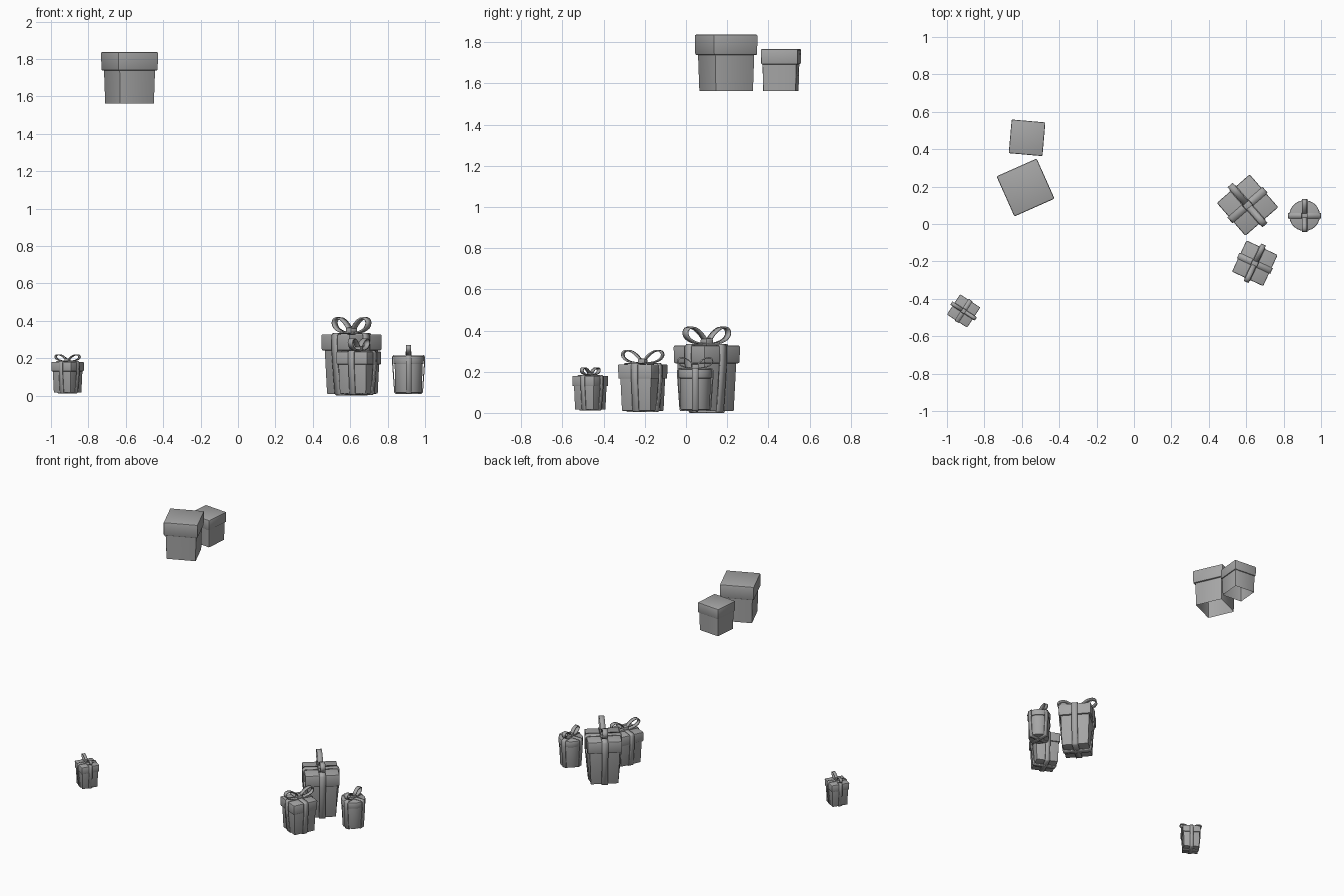
import bpy, bmesh
from math import sin, cos, pi, radians
from mathutils import Matrix

if "Cube" in bpy.data.objects:
    bpy.data.objects.remove(bpy.data.objects["Cube"])

# dark grey paper
grey = bpy.data.materials.new("dark_grey")
grey.diffuse_color = (0.38, 0.38, 0.38, 1)
grey.use_nodes = True
grey.node_tree.nodes["Principled BSDF"].inputs["Base Color"].default_value = grey.diffuse_color


def finish(name, bm, place, angle=35):
    bmesh.ops.recalc_face_normals(bm, faces=bm.faces)
    me = bpy.data.meshes.new(name)
    bm.to_mesh(me)
    bm.free()
    me.materials.append(grey)
    ob = bpy.data.objects.new(name, me)
    bpy.context.collection.objects.link(ob)
    ob.matrix_world = place
    bpy.ops.object.select_all(action='DESELECT')
    ob.select_set(True)
    bpy.context.view_layer.objects.active = ob
    bpy.ops.object.shade_smooth_by_angle(angle=radians(angle))
    return ob


def prism(name, place, sides, w0, w1, z0, z1, bevel, bottom=True, top=True):
    """Tapered box (4 sides) or drum; w0 / w1 are widths across at z0 / z1."""
    bm = bmesh.new()
    k = 2 ** 0.5 / 2 if sides == 4 else 0.5
    rings = []
    for w, z in ((w0, z0), (w1, z1)):
        rings.append([bm.verts.new((w * k * cos(2 * pi * (i + 0.5) / sides),
                                    w * k * sin(2 * pi * (i + 0.5) / sides), z))
                      for i in range(sides)])
    for i in range(sides):
        j = (i + 1) % sides
        bm.faces.new((rings[0][i], rings[0][j], rings[1][j], rings[1][i]))
    if bottom:
        bm.faces.new(rings[0][::-1])
    if top:
        bm.faces.new(rings[1])
    edges = [e for e in bm.edges if len(e.link_faces) == 2
             and (sides == 4 or abs(e.verts[0].co.z - e.verts[1].co.z) < 1e-6)]
    bmesh.ops.bevel(bm, geom=edges, offset=bevel, segments=2, profile=0.5, affect='EDGES')
    return finish(name, bm, place)


def strip(name, place, path, width, thick):
    """Closed flat band following path (u, z), given some thickness."""
    bm = bmesh.new()
    rows = [[bm.verts.new((s * width / 2, u, z)) for s in (-1, 1)] for u, z in path]
    for a, b in zip(rows, rows[1:] + rows[:1]):
        bm.faces.new((a[0], a[1], b[1], b[0]))
    ob = finish(name, bm, place)
    mod = ob.modifiers.new("thickness", 'SOLIDIFY')
    mod.thickness = thick
    mod.offset = 0
    return ob


def bow_path(half, height, z):
    """Tilted teardrop loop scaled to the given reach and height."""
    tilt, pts = radians(28), []
    for i in range(20):
        t = 2 * pi * i / 20
        u, v = (1 - cos(t)) / 2, 0.3 * sin(t) * sin(t / 2)
        pts.append((u * cos(tilt) - v * sin(tilt), u * sin(tilt) + v * cos(tilt)))
    mu, mv = max(p[0] for p in pts), max(p[1] for p in pts)
    return [(p[0] / mu * half, z + p[1] / mv * height) for p in pts]


def gift(name, x, y, rot, lid, body_top, body_bot, z0, z_lid, z_top, bow=None, sides=4):
    place = Matrix.Translation((x, y, 0)) @ Matrix.Rotation(radians(rot), 4, 'Z')
    bev = lid * 0.035
    # body and overhanging lid; the plain gifts are open underneath
    prism(name + "_body", place, sides, body_bot, body_top, z0, z_lid + bev, bev * 0.6,
          bottom=bow is not None, top=False)
    prism(name + "_lid", place, sides, lid * 0.99, lid, z_lid, z_top, bev)
    if bow is None:
        return
    half, height = bow
    width, thick = lid * 0.18, lid * 0.035
    # crossed ribbons around the whole gift
    g, b, t = thick / 2, body_bot / 2, lid / 2
    side = [(b * 0.96, z0 - g), (b + g, z0 + g), (t + g, z_lid),
            (t + g, z_top - bev), (t - bev * 0.6, z_top + g)]
    path = side + [(-u, z) for u, z in side[::-1]]
    for i in range(2):
        turn = Matrix.Rotation(i * pi / 2, 4, 'Z')
        strip(f"{name}_ribbon_{i + 1}", place @ turn, path, width, thick)
    # bow loops and knot
    for i in range(2):
        turn = Matrix.Rotation(i * pi, 4, 'Z')
        strip(f"{name}_bow_loop_{i + 1}", place @ turn,
              bow_path(half, height - thick * 1.5, z_top + thick), width * 0.85, thick)
    prism(name + "_knot", place, 4, lid * 0.2, lid * 0.2, z_top, z_top + lid * 0.15, bev)


# plain gifts high up
gift("high_large_gift", -0.58, 0.195, 24, 0.235, 0.21, 0.2, 1.563, 1.738, 1.838)
gift("high_small_gift", -0.572, 0.461, -5, 0.181, 0.166, 0.159, 1.563, 1.693, 1.768)
# ribboned gifts on the floor
gift("tall_gift", 0.607, 0.101, 41, 0.233, 0.206, 0.188, 0.008, 0.241, 0.328, (0.138, 0.091))
gift("medium_gift", 0.646, -0.21, -25, 0.184, 0.166, 0.154, 0.01, 0.166, 0.236, (0.107, 0.07))
gift("round_gift", 0.912, 0.045, 0, 0.164, 0.15, 0.143, 0.015, 0.168, 0.213, (0.085, 0.058), 32)
gift("small_gift", -0.911, -0.465, 57, 0.129, 0.116, 0.108, 0.016, 0.13, 0.18, (0.076, 0.041))
